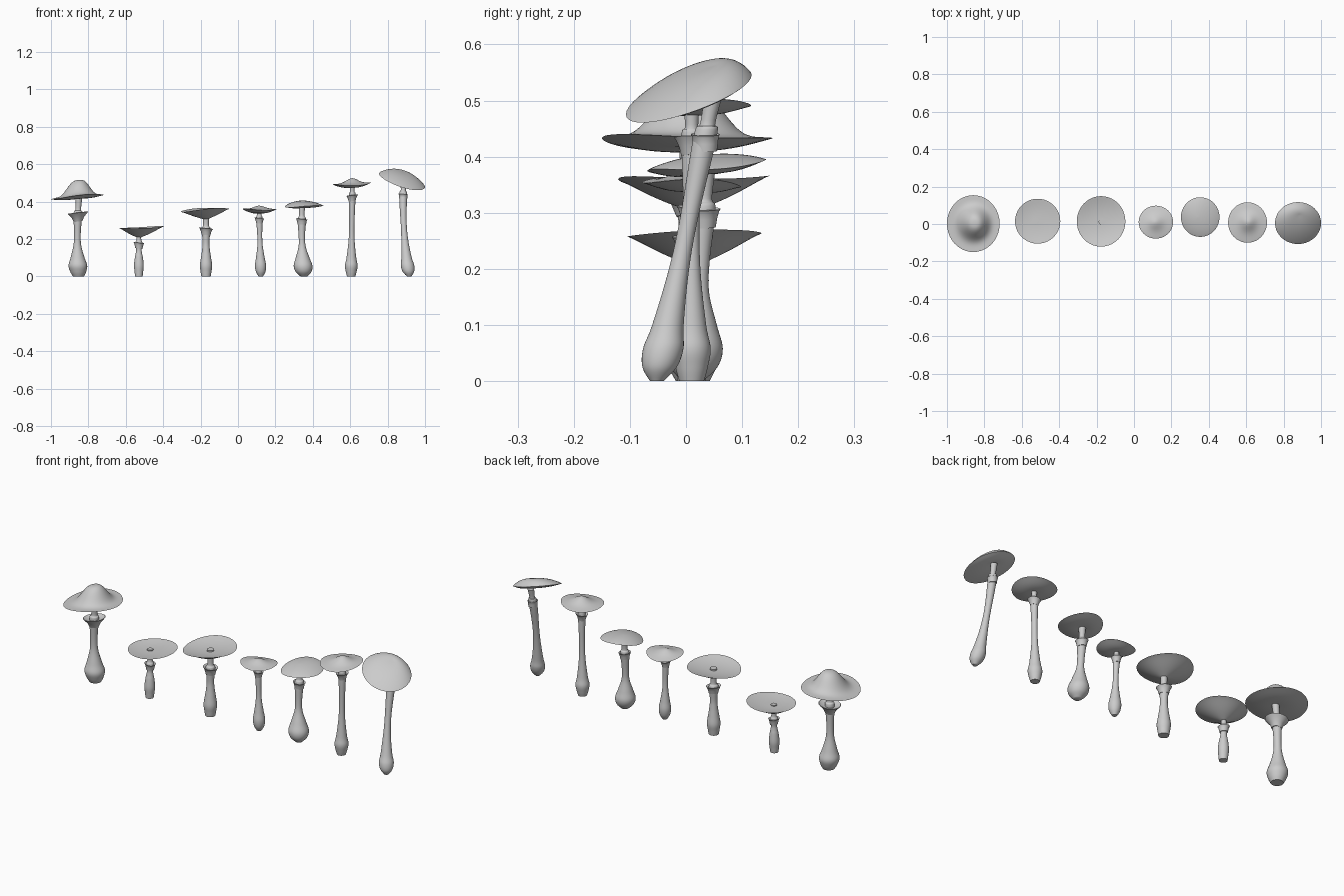
import bpy, math

if "Cube" in bpy.data.objects:
    bpy.data.objects.remove(bpy.data.objects["Cube"])

SEG = 40
ANG = [2 * math.pi * j / SEG for j in range(SEG)]


def loft(name, rows):
    """Skin a stack of closed rings and fill both ends."""
    verts = [v for row in rows for v in row]
    faces = []
    for i in range(len(rows) - 1):
        for j in range(SEG):
            k = (j + 1) % SEG
            faces.append((i * SEG + j, i * SEG + k, (i + 1) * SEG + k, (i + 1) * SEG + j))
    faces.append(tuple(reversed(range(SEG))))
    faces.append(tuple(range((len(rows) - 1) * SEG, len(rows) * SEG)))
    me = bpy.data.meshes.new(name)
    me.from_pydata(verts, [], faces)
    ob = bpy.data.objects.new(name, me)
    bpy.context.collection.objects.link(ob)
    bpy.context.view_layer.objects.active = ob
    ob.select_set(True)
    bpy.ops.object.shade_smooth_by_angle(angle=math.radians(50))
    ob.select_set(False)


def smooth(pts, n=6):
    """Catmull-Rom samples through a short profile."""
    out = []
    for i in range(len(pts) - 1):
        quad = pts[max(i - 1, 0)], pts[i], pts[i + 1], pts[min(i + 2, len(pts) - 1)]
        for k in range(n):
            t = k / n
            out.append([0.5 * (2 * b + (c - a) * t + (2 * a - 5 * b + 4 * c - d) * t * t
                               + (3 * b - a - 3 * c + d) * t ** 3) for a, b, c, d in zip(*quad)])
    return out + [pts[-1]]


def ring(centre, z, r, tilt=0):
    return [(centre[0] + r * math.cos(a), centre[1] + r * math.sin(a),
             z + tilt * r * math.cos(a)) for a in ANG]


def stem(name, axis, top, base, bulb, neck, zc):
    """Bulb at the foot, slim neck, swelling below the collar."""
    prof = [(0, base), (.025, .5 * bulb + .5 * max(base, .7 * bulb)), (.058, bulb),
            (.1, neck + .6 * (bulb - neck)), (.1 + .28 * (zc - .1), neck * 1.15),
            (.1 + .55 * (zc - .1), neck), (zc, neck * 1.3), (zc + .02, neck * .85), (top, neck)]
    loft(name, [ring(axis(z), z, r) for z, r in smooth(prof)])


def collar(name, axis, zc, r, neck, tilt):
    """Flared skirt with a cupped top."""
    h = .012 + .6 * r
    low = neck * 1.3
    prof = [(-h, low), (-.5 * h, low + .3 * (r - low)), (-.1 * h, .9 * r), (.05 * h, r),
            (.08 * h, .97 * r), (-.1 * h, .75 * r), (-.2 * h, .7 * neck)]
    loft(name, [ring(axis(zc), zc + dz, rr, tilt) for dz, rr in prof])


def cap(name, hub, cx, cy, rx, ry, rim, rise, drop, tilt, wave):
    """Rings from hub to rim underneath, then back over the top."""
    n = 22
    fs = [.08 + .92 * math.sin(math.pi / 2 * i / n) for i in range(n + 1)]
    under = [(f, -drop * (1 - f) ** 1.3 - .008 * math.sin(math.pi * f)) for f in fs]
    over = [(f, rise(f) + .005 * math.sqrt(1 - f)) for f in [.99] + fs[-2::-1] + [.02]]
    rows = []
    for f, dz in under + over:
        ox, oy = cx + (hub[0] - cx) * (1 - f), cy + (hub[1] - cy) * (1 - f)
        rows.append([(ox + rx * f * math.cos(a), oy + ry * f * math.sin(a),
                      rim + dz + f * (tilt[0] * math.cos(a) + tilt[1] * math.sin(a))
                      + wave * f * f * math.cos(2 * a - .6)) for a in ANG])
    loft(name, rows)


# cap shapes
def peak(h, width, power):
    return lambda f: h * math.exp(-(f / width) ** power)


def curve(h):
    return lambda f: h * (1 - f ** 2.2)


def mushroom(i, foot, head, girth, skirt, centre, size, rim, rise, drop,
             tilt=(.005, .003), wave=-.006, bend=0):
    top = rim - .006

    def axis(z):
        t = z / top
        return (foot[0] + (head[0] - foot[0]) * t - bend * t * (1 - t),
                foot[1] + (head[1] - foot[1]) * t)
    stem(f"mushroom_{i}_stem", axis, top, *girth, skirt[0])
    collar(f"mushroom_{i}_collar", axis, *skirt, girth[2], .12 if i in (1, 6) else -.1)
    cap(f"mushroom_{i}_cap", axis(top), *centre, *size, rim, rise, drop, tilt, wave)


# foot, head, (base, bulb, neck radius), (collar height, radius), cap centre, cap radii, rim height
mushroom(1, (-.853, .012), (-.85, .005), (.03, .05, .018), (.338, .055),
         (-.859, .002), (.141, .152), .428, peak(.083, .5, 3), .012, tilt=(.012, 0), bend=.03)
mushroom(2, (-.53, .01), (-.53, .015), (.02, .026, .015), (.178, .028),
         (-.515, .015), (.121, .12), .262, curve(-.016), .058, wave=.002)
mushroom(3, (-.171, .01), (-.171, .012), (.025, .033, .018), (.255, .037),
         (-.176, .014), (.13, .135), .358, curve(-.018), .056, tilt=(.008, .003))
mushroom(4, (.122, .005), (.113, .01), (.012, .03, .013), (.31, .026),
         (.117, .01), (.092, .088), .355, peak(.018, .45, 2), .018, tilt=(0, -.004), wave=.006)
mushroom(5, (.352, .012), (.342, .035), (.018, .05, .017), (.305, .031),
         (.354, .037), (.103, .106), .38, curve(.019), .008, tilt=(.002, .01), bend=.02)
mushroom(6, (.605, .01), (.611, .01), (.022, .034, .014), (.432, .031),
         (.607, .008), (.104, .108), .492, peak(.028, .42, 2), .018, wave=.005)
mushroom(7, (.915, -.052), (.885, .048), (.012, .036, .016), (.438, .026),
         (.877, .005), (.123, .112), .512, curve(.045), -.002, tilt=(-.036, .035), wave=.002, bend=.05)
